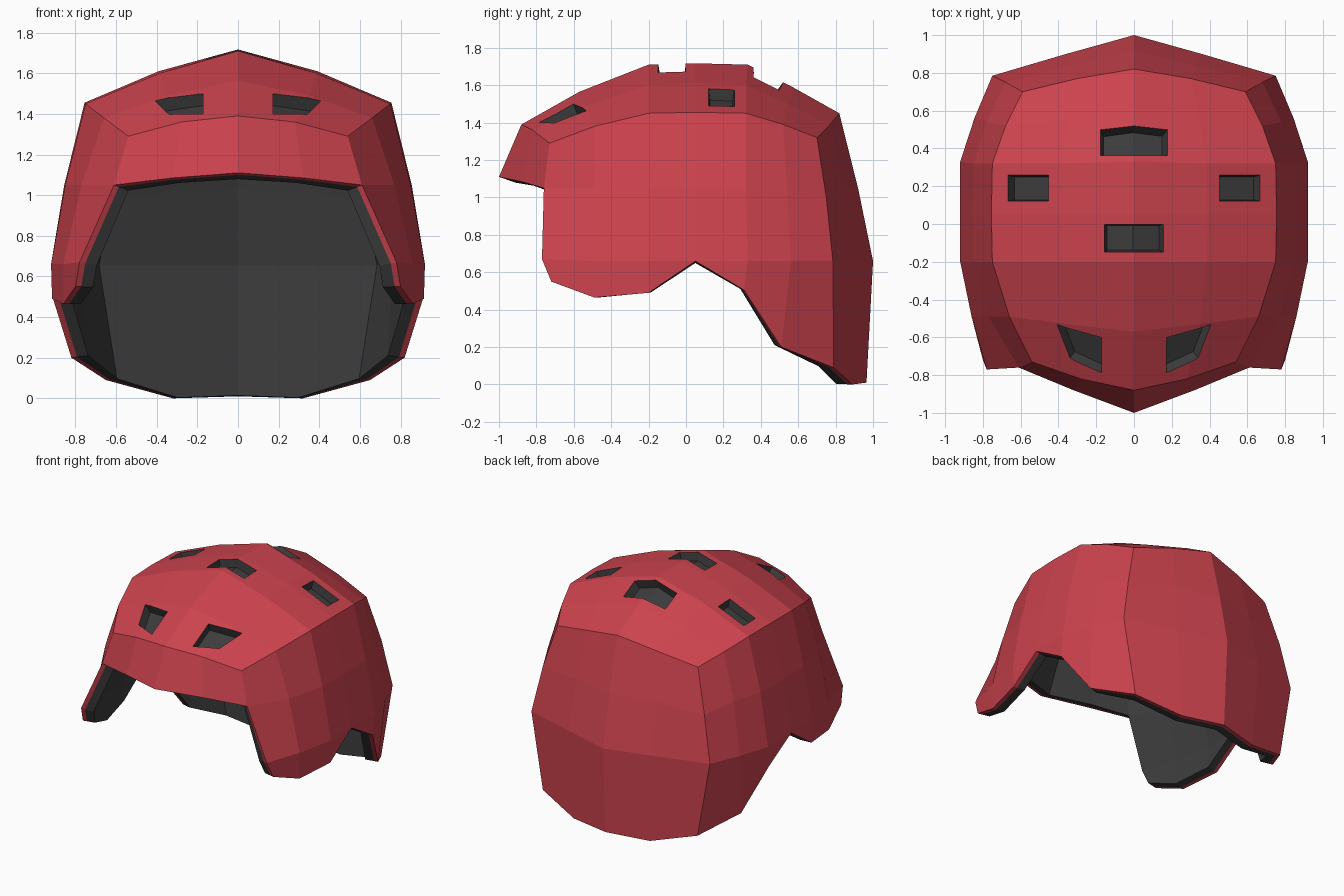
import bpy, bmesh
from mathutils import Vector
from mathutils.bvhtree import BVHTree

if "Cube" in bpy.data.objects:
    bpy.data.objects.remove(bpy.data.objects["Cube"])


def material(name, rgb):
    m = bpy.data.materials.new(name)
    m.diffuse_color = (*rgb, 1)
    m.use_nodes = True
    m.node_tree.nodes["Principled BSDF"].inputs["Base Color"].default_value = m.diffuse_color
    return m


def make_object(name, bm):
    mesh = bpy.data.meshes.new(name)
    bm.to_mesh(mesh)
    bm.free()
    for m in (RED, GREY):
        mesh.materials.append(m)
    ob = bpy.data.objects.new(name, mesh)
    bpy.context.collection.objects.link(ob)
    return ob


RED = material("shell_red", (0.6, 0.055, 0.075))
GREY = material("lining_grey", (0.045, 0.045, 0.045))

# Half-shell columns, front centre round to back centre, each from crown edge to rim
columns = [
    [(0, -.88, 1.39), (0, -1, 1.11)],
    [(.28, -.82, 1.36), (.32, -.88, 1.085)],
    [(.54, -.73, 1.29), (.61, -.76, 1.05), (.78, -.77, .67), (.80, -.72, .55)],
    [(.66, -.49, 1.38), (.77, -.49, 1.05), (.86, -.49, .66), (.86, -.49, .465)],
    [(.75, -.20, 1.45), (.85, -.20, 1.05), (.92, -.20, .66), (.915, -.20, .49)],
    [(.755, .05, 1.455), (.855, .05, 1.05), (.92, .05, .66), (.92, .05, .66)],
    [(.75, .32, 1.45), (.85, .32, 1.05), (.92, .33, .66), (.915, .31, .505)],
    [(.68, .52, 1.39), (.78, .54, 1.05), (.845, .56, .66), (.82, .51, .20)],
    [(.59, .70, 1.32), (.68, .75, 1.0), (.75, .785, .66), (.65, .79, .09)],
    [(.30, .77, 1.39), (.33, .84, 1.04), (.36, .90, .66), (.32, .89, 0)],
    [(0, .82, 1.45), (0, .92, 1.05), (0, 1, .66), (0, .965, .01)],
]
# Crown: ridge line and the line halfway to the side
ridge = [(0, -.57, 1.565), (0, -.2, 1.71), (0, .05, 1.717), (0, .33, 1.71), (0, .57, 1.59)]
halfway = [(.35, -.53, 1.49), (.385, -.2, 1.6), (.39, .05, 1.61), (.385, .32, 1.6), (.35, .545, 1.5)]
ring = [c[0] for c in columns]
crown = [[ring[0]] + ridge + [ring[10]], [ring[1]] + halfway + [ring[9]], ring[2:9]]

# Outer surface, both halves
outer = bmesh.new()
for side in (1, -1):
    for grid in (columns, crown):
        for a, b in zip(grid, grid[1:]):
            for i in range(min(len(a), len(b)) - 1):
                pts = list(dict.fromkeys([a[i], a[i + 1], b[i + 1], b[i]]))
                outer.faces.new([outer.verts.new((side * x, y, z)) for x, y, z in pts])
bmesh.ops.remove_doubles(outer, verts=outer.verts, dist=.0005)
bmesh.ops.recalc_face_normals(outer, faces=outer.faces)
if max(outer.faces, key=lambda f: f.calc_center_median().z).normal.z < 0:
    bmesh.ops.reverse_faces(outer, faces=outer.faces)
outer.normal_update()
tree = BVHTree.FromBMesh(outer)

# Helmet body: outer skin, red rim, grey lining rim, grey inside
body = bmesh.new()
outer.verts.index_update()
layers = []
for depth in (0, .03, .09):
    layers.append([body.verts.new(v.co - v.normal * depth * min(v.calc_shell_factor(), 1.25))
                   for v in outer.verts])
for f in outer.faces:
    ids = [v.index for v in f.verts]
    body.faces.new([layers[0][i] for i in ids])
    body.faces.new([layers[2][i] for i in reversed(ids)]).material_index = 1
for e in outer.edges:
    if e.is_boundary:
        i, j = (v.index for v in e.verts)
        for k in (0, 1):
            body.faces.new([layers[k][i], layers[k][j], layers[k + 1][j],
                            layers[k + 1][i]]).material_index = k
for v in [v for v in layers[1] if not v.link_faces]:
    body.verts.remove(v)
bmesh.ops.recalc_face_normals(body, faces=body.faces)
helmet = make_object("helmet_shell", body)
outer.free()


# Vent pockets: plan outlines dropped onto the shell and sunk along its normal
def add_vent(bm, near, far, side=1):
    hits = [[tree.ray_cast(Vector((side * x, y, 3)), Vector((0, 0, -1)))[:2] for x, y in row]
            for row in (near, far)]
    flat = hits[0] + hits[1]
    normal = sum((h[1] for h in flat), Vector()).normalized()
    middle = sum((h[0] for h in flat), Vector()) / len(flat)

    def level(offset, scale):
        out = []
        for row in hits:
            vs = []
            for p, _ in row:
                d = p - middle
                along = normal * d.dot(normal)
                vs.append(bm.verts.new(middle + along + (d - along) * scale + normal * offset))
            out.append(vs)
        return out
    top, low = level(.06, 1.1), level(-.06, .86)
    n = len(near)
    for i in range(n - 1):
        for lv in (top, low):
            bm.faces.new([lv[0][i], lv[0][i + 1], lv[1][i + 1], lv[1][i]])
        for r in (0, 1):
            bm.faces.new([top[r][i], top[r][i + 1], low[r][i + 1], low[r][i]])
    for i in (0, n - 1):
        bm.faces.new([top[0][i], top[1][i], low[1][i], low[0][i]])


cut = bmesh.new()
add_vent(cut, [(-.16, -.15), (0, -.15), (.16, -.15)], [(-.16, 0), (0, 0), (.16, 0)])
add_vent(cut, [(-.18, .36), (0, .36), (.18, .36)], [(-.18, .5), (0, .52), (.18, .5)])
for s in (1, -1):
    add_vent(cut, [(.45, .12), (.67, .12)], [(.45, .26), (.67, .26)], s)
    add_vent(cut, [(.17, -.79), (.34, -.71)], [(.17, -.60), (.41, -.53)], s)
bmesh.ops.recalc_face_normals(cut, faces=cut.faces)
for f in cut.faces:
    f.material_index = 1
cutter = make_object("vent_cutter", cut)
cutter.hide_render = True

mod = helmet.modifiers.new("vents", "BOOLEAN")
mod.operation, mod.solver, mod.object = "DIFFERENCE", "EXACT", cutter
bpy.context.view_layer.objects.active = helmet
bpy.ops.object.modifier_apply(modifier=mod.name)
bpy.data.objects.remove(cutter)
